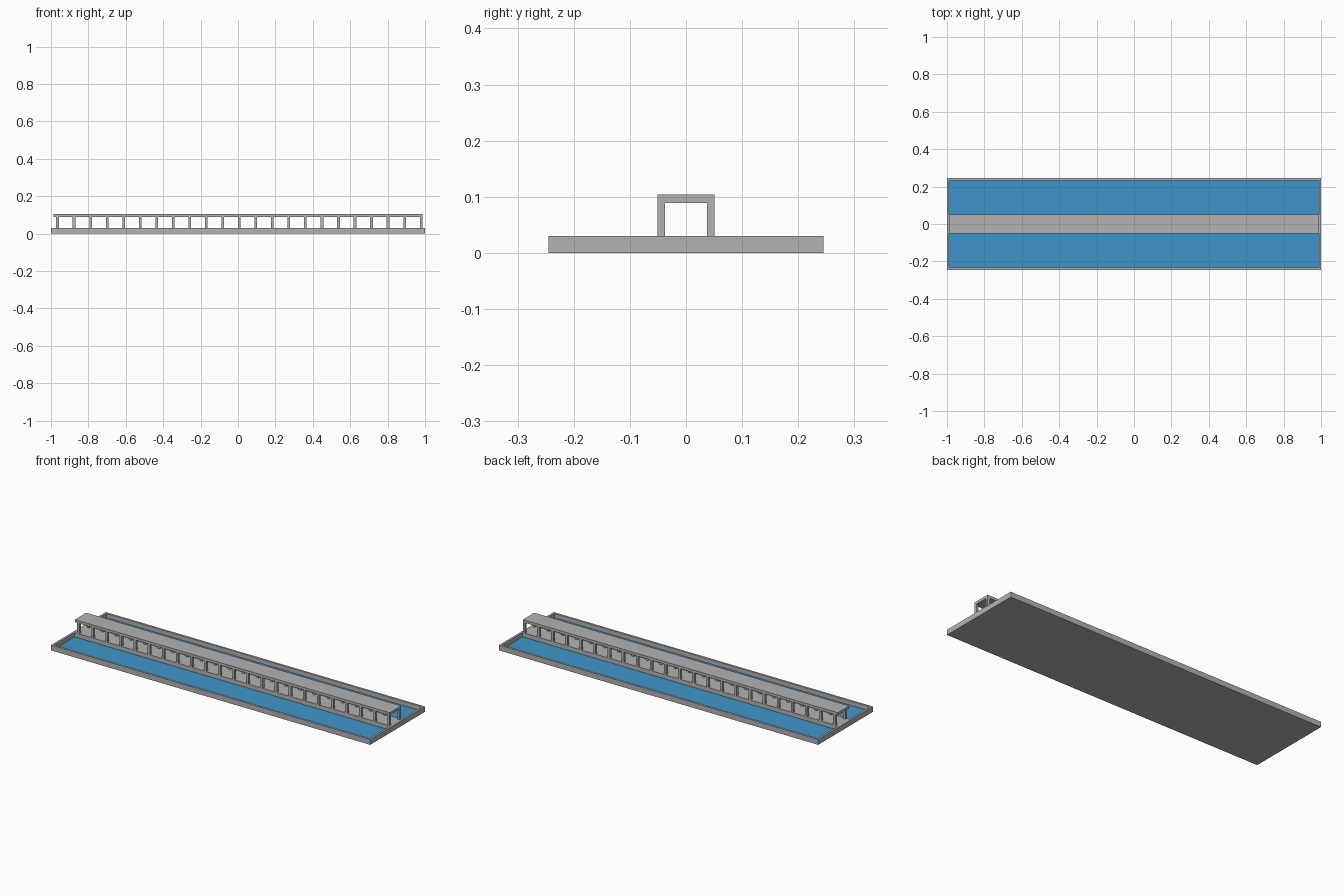
import bpy

if "Cube" in bpy.data.objects:
    bpy.data.objects.remove(bpy.data.objects["Cube"])

def material(name, rgb):
    m = bpy.data.materials.new(name)
    m.diffuse_color = (*rgb, 1)
    m.use_nodes = True
    m.node_tree.nodes["Principled BSDF"].inputs["Base Color"].default_value = m.diffuse_color
    return m

STONE = material("grey stone", (0.45, 0.45, 0.45))
WATER = material("blue water", (0.05, 0.30, 0.60))

def box(name, x0, x1, y0, y1, z0, z1, mat=STONE):
    bpy.ops.mesh.primitive_cube_add(size=1, location=((x0+x1)/2, (y0+y1)/2, (z0+z1)/2))
    o = bpy.context.object
    o.name = name
    o.scale = (x1-x0, y1-y0, z1-z0)
    bpy.ops.object.transform_apply(location=False, rotation=False, scale=True)
    o.data.materials.append(mat)
    return o

HX, HY, RIM, T = 1.0, 0.245, 0.012, 0.03   # basin half sizes, rim width, rim height

# basin floor and rim
box("basin_floor", -HX, HX, -HY, HY, 0, 0.004)
for s, n in ((-1, "front"), (1, "back")):
    a, b = sorted((s*HY, s*(HY-RIM)))
    box(n + "_rim", -HX, HX, a, b, 0, T)
for s, n in ((-1, "left"), (1, "right")):
    a, b = sorted((s*HX, s*(HX-RIM)))
    box(n + "_rim", a, b, -HY+RIM, HY-RIM, 0, T)

# water sheet
box("water", -HX+RIM, HX-RIM, -HY+RIM, HY-RIM, 0.004, 0.006, WATER)

# central walkway with roof
Y = 0.051
box("walkway", -HX+RIM, HX-RIM, -Y, Y, 0.004, T)
box("roof", -0.986, 0.986, -Y, Y, 0.089, 0.104)

# two rows of posts
N, FIRST, LAST, W = 23, -0.965, 0.979, 0.014
for i in range(N):
    x = FIRST + (LAST - FIRST) * i / (N - 1)
    for y0, n in ((-Y, "front"), (Y - W, "back")):
        box(f"{n}_post_{i+1}", x - W/2, x + W/2, y0, y0 + W, T, 0.089)
